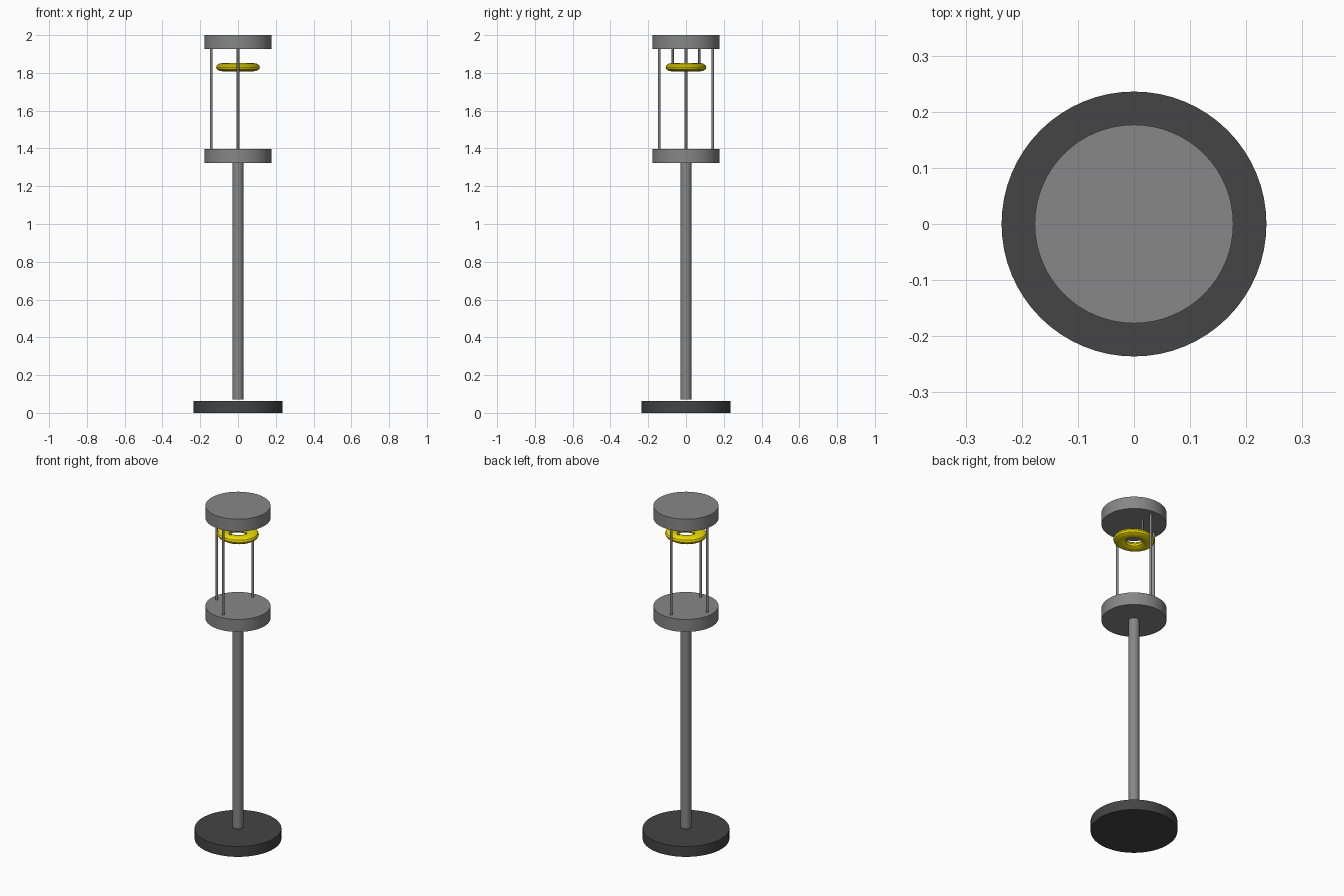
import bpy
import math

if "Cube" in bpy.data.objects:
    bpy.data.objects.remove(bpy.data.objects["Cube"])


def smooth(obj):
    bpy.ops.object.shade_smooth_by_angle(angle=math.radians(25))
    return obj


def material(name, color):
    mat = bpy.data.materials.new(name)
    mat.diffuse_color = color
    mat.use_nodes = True
    mat.node_tree.nodes["Principled BSDF"].inputs["Base Color"].default_value = mat.diffuse_color
    return mat


dark = material("dark_metal", (0.058, 0.058, 0.058, 1))
grey = material("grey_metal", (0.242, 0.242, 0.242, 1))
yellow = material("yellow", (0.85, 0.71, 0.0, 1))


def cylinder(name, radius, z0, z1, x=0.0, y=0.0, sides=64, mat=grey):
    bpy.ops.mesh.primitive_cylinder_add(
        vertices=sides, radius=radius, depth=z1 - z0, location=(x, y, (z0 + z1) / 2))
    obj = bpy.context.object
    obj.name = name
    obj.data.materials.append(mat)
    return smooth(obj)


# Base and pole, with the small gap seen between them
cylinder("base", 0.236, 0.0, 0.062, mat=dark)
cylinder("pole", 0.03, 0.071, 1.325, sides=32)

# Lantern discs
cylinder("lower_disc", 0.177, 1.323, 1.398)
cylinder("upper_disc", 0.177, 1.926, 2.0)

# Three upright rods; the right side is left open
for name, x, y in (("left", -0.141, 0), ("front", 0, -0.141), ("back", 0, 0.141)):
    cylinder(name + "_rod", 0.007, 1.395, 1.932, x, y, sides=16)

# Two short hangers carrying the ring
for name, y in (("front", -0.07), ("back", 0.07)):
    cylinder(name + "_hanger", 0.006, 1.83, 1.932, 0, y, sides=16)

# Flattened, slightly oval yellow ring
bpy.ops.mesh.primitive_torus_add(
    major_segments=48, minor_segments=12, major_radius=0.08, minor_radius=0.036,
    location=(0, 0, 1.83))
ring = bpy.context.object
ring.name = "lamp_ring"
ring.scale = (1, 0.93, 0.62)
bpy.ops.object.transform_apply(location=False, rotation=False, scale=True)
ring.data.materials.append(yellow)
smooth(ring)
